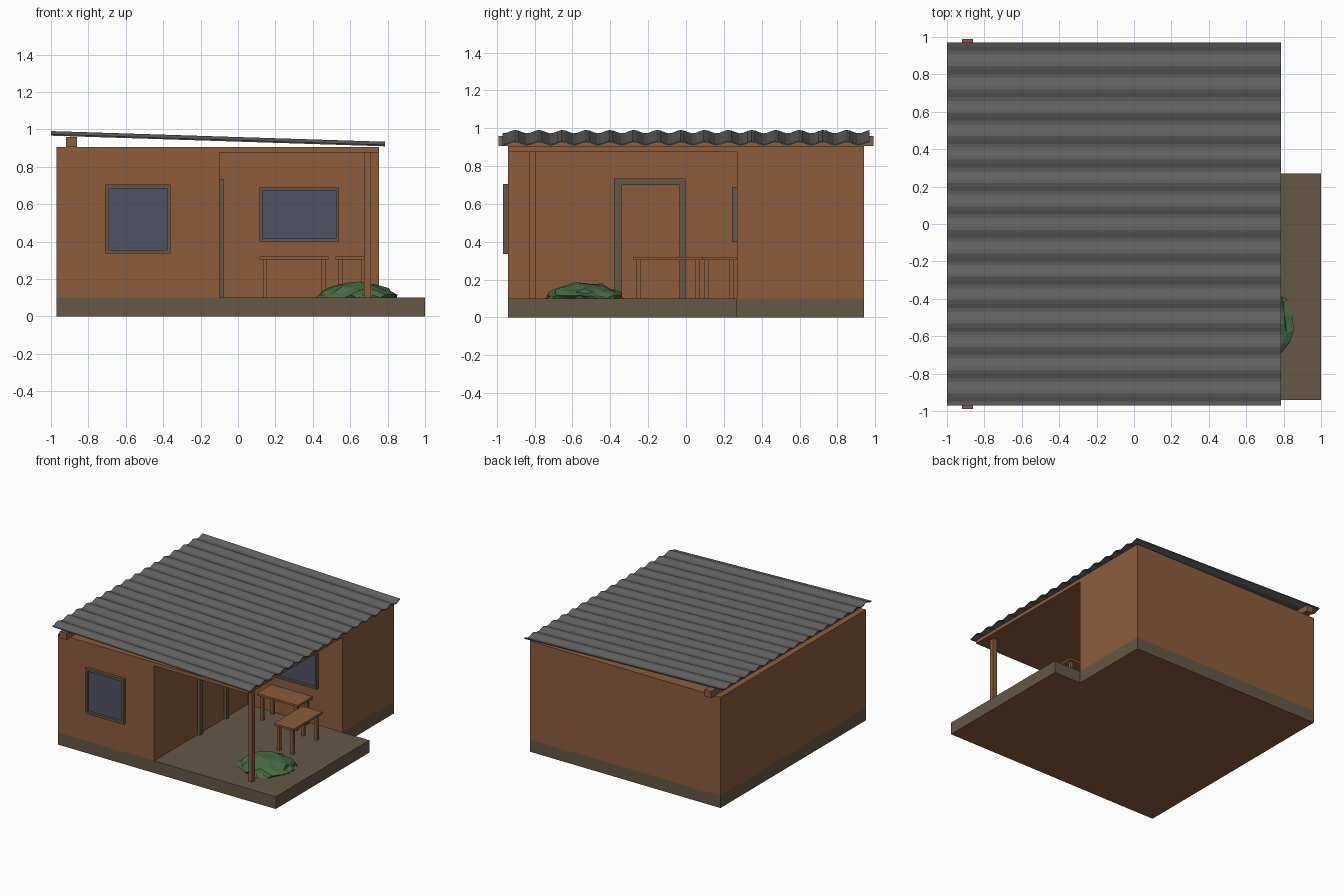
import bpy, bmesh, math, random
from mathutils import Vector

if "Cube" in bpy.data.objects:
    bpy.data.objects.remove(bpy.data.objects["Cube"])

random.seed(4)


def material(name, rgb):
    m = bpy.data.materials.new(name)
    m.diffuse_color = (*rgb, 1)
    m.use_nodes = True
    m.node_tree.nodes["Principled BSDF"].inputs["Base Color"].default_value = m.diffuse_color
    return m


CLAY = material("clay brown", (0.265, 0.108, 0.046))
STONE = material("stone taupe", (0.128, 0.097, 0.062))
GLASS = material("slate blue glass", (0.083, 0.088, 0.135))
ROOF = material("roof grey", (0.12, 0.12, 0.12))
LEAF = material("leaf green", (0.065, 0.15, 0.06))


def finish(name, bm, *mats):
    bmesh.ops.recalc_face_normals(bm, faces=bm.faces)
    me = bpy.data.meshes.new(name)
    bm.to_mesh(me)
    bm.free()
    for m in mats:
        me.materials.append(m)
    ob = bpy.data.objects.new(name, me)
    bpy.context.collection.objects.link(ob)
    return ob


def add_box(bm, x0, x1, y0, y1, z0, z1):
    verts = bmesh.ops.create_cube(bm, size=1)["verts"]
    for v in verts:
        v.co = Vector((x1 if v.co.x > 0 else x0,
                       y1 if v.co.y > 0 else y0,
                       z1 if v.co.z > 0 else z0))


def boxes(name, mat, *dims):
    bm = bmesh.new()
    for d in dims:
        add_box(bm, *d)
    return finish(name, bm, mat)


def prism(name, outline, z0, z1, *mats):
    bm = bmesh.new()
    f = bm.faces.new([bm.verts.new((x, y, z0)) for x, y in outline])
    top = bmesh.ops.extrude_face_region(bm, geom=[f], use_keep_orig=True)["geom"]
    for v in top:
        if isinstance(v, bmesh.types.BMVert):
            v.co.z = z1
    return finish(name, bm, *mats)


# L-shaped foundation with porch floor, brown underside
base = prism("foundation", [(-0.97, -0.94), (1, -0.94), (1, 0.27), (0.755, 0.27),
                            (0.755, 0.94), (-0.97, 0.94)], 0, 0.1, STONE, CLAY)
for p in base.data.polygons:
    p.material_index = 1 if p.center.z < 0.01 else 0

# L-shaped house walls and the ceiling over the porch
prism("walls", [(-0.97, -0.94), (-0.1, -0.94), (-0.1, 0.27), (0.755, 0.27),
                (0.755, 0.94), (-0.97, 0.94)], 0.1, 0.905, CLAY)
boxes("porch_ceiling", CLAY, (-0.1, 0.755, -0.94, 0.27, 0.875, 0.905))
boxes("porch_post", CLAY, (0.675, 0.71, -0.83, -0.795, 0.1, 0.875))
boxes("roof_beam", CLAY, (-0.92, -0.86, -0.99, 0.99, 0.905, 0.958))


# Windows: four frame bars around a recessed pane, facing -y
def window(name, x0, x1, z0, z1, y, t=0.02):
    f = y - 0.026
    boxes(name + "_frame", STONE,
          (x0, x0 + t, f, y, z0, z1), (x1 - t, x1, f, y, z0, z1),
          (x0 + t, x1 - t, f, y, z0, z0 + t), (x0 + t, x1 - t, f, y, z1 - t, z1))
    boxes(name + "_glass", GLASS, (x0 + t, x1 - t, y - 0.006, y, z0 + t, z1 - t))


window("front_window", -0.71, -0.36, 0.335, 0.705, -0.94)
window("porch_window", 0.115, 0.54, 0.40, 0.69, 0.27, 0.016)

# Door frame on the porch side wall
boxes("door_frame", STONE,
      (-0.1, -0.078, -0.38, -0.338, 0.1, 0.735),
      (-0.1, -0.078, -0.035, -0.003, 0.1, 0.735),
      (-0.1, -0.078, -0.338, -0.035, 0.7, 0.735))


# Two small tables
def table(name, x0, x1, y0, y1):
    i, w = 0.018, 0.023
    legs = [(x, x + w, y, y + w, 0.1, 0.303)
            for x in (x0 + i, x1 - i - w) for y in (y0 + i, y1 - i - w)]
    boxes(name, CLAY, (x0, x1, y0, y1, 0.303, 0.32), *legs)


table("wall_table", 0.115, 0.485, 0.08, 0.268)
table("porch_table", 0.52, 0.7, -0.28, 0.09)

# Corrugated sloping roof sheet, waves running along x
bm = bmesh.new()
steps, waves = 93, 15.5
rows = []
for i in range(steps + 1):
    y = -0.97 + 1.94 * i / steps
    w = 0.009 * math.cos(2 * math.pi * waves * (y - 0.85) / 1.94)
    rows.append([bm.verts.new((x, y, z + w + d))
                 for x, z, d in ((-1, 0.975, 0), (0.787, 0.918, 0),
                                 (0.787, 0.918, 0.007), (-1, 0.975, 0.007))])
for a, b in zip(rows, rows[1:]):
    for k in range(4):
        bm.faces.new((a[k], a[(k + 1) % 4], b[(k + 1) % 4], b[k]))
bm.faces.new(rows[0])
bm.faces.new(rows[-1])
finish("corrugated_roof", bm, ROOF)

# Low faceted bush on the porch
bm = bmesh.new()
bmesh.ops.create_icosphere(bm, subdivisions=3, radius=1)
bmesh.ops.bisect_plane(bm, geom=bm.verts[:] + bm.edges[:] + bm.faces[:],
                       plane_co=(0, 0, 0), plane_no=(0, 0, -1), clear_outer=True)
for v in bm.verts:
    r = random.uniform(0.88, 1.06)
    flat = max(v.co.z, 0) ** 1.3
    v.co = Vector((0.635 + 0.22 * v.co.x * r, -0.535 + 0.21 * v.co.y * r,
                   0.1 + 0.086 * flat * r))
finish("bush", bm, LEAF)
